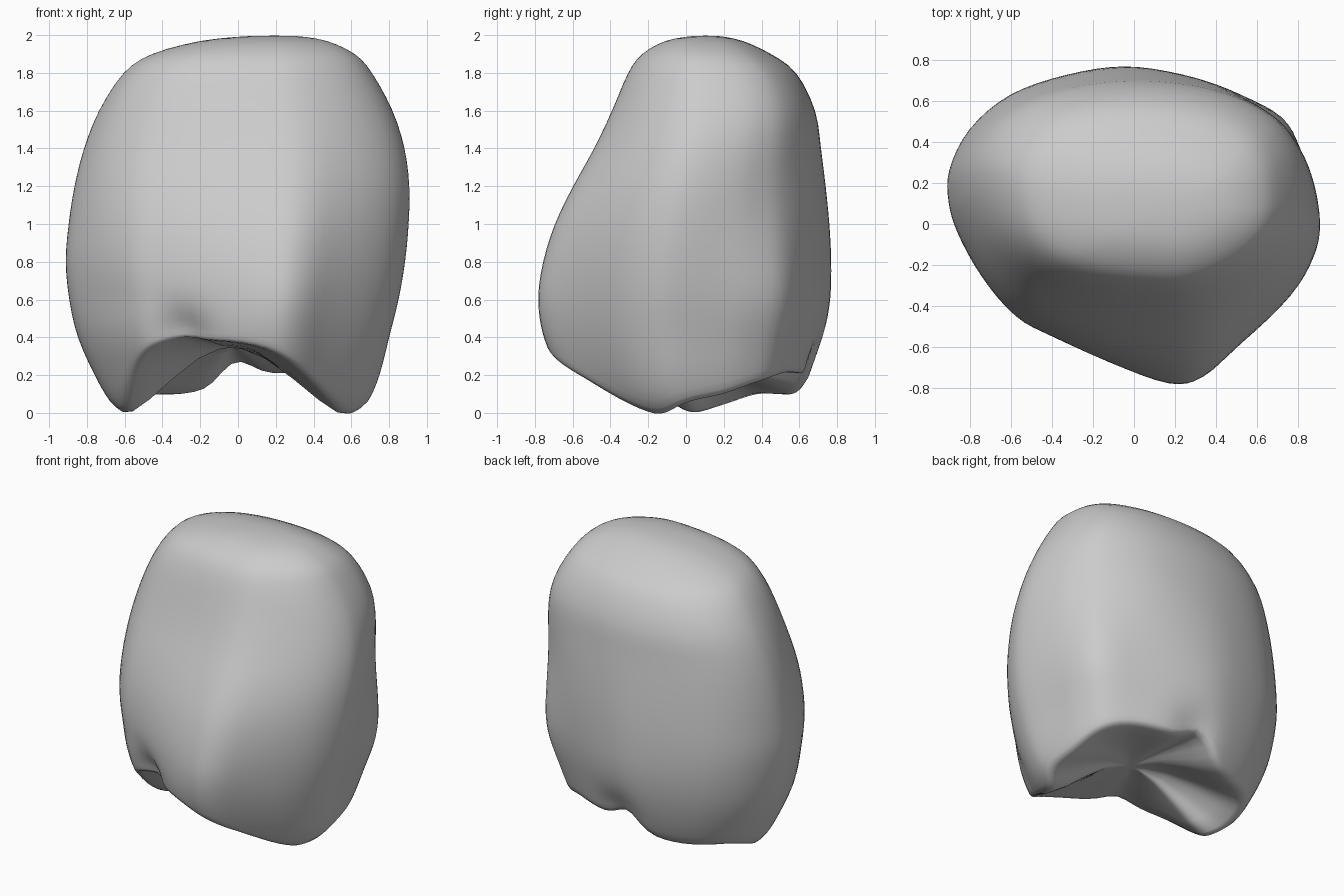
import bpy, bmesh, math
from mathutils import Vector

cube = bpy.data.objects.get("Cube")
if cube:
    bpy.data.objects.remove(cube, do_unlink=True)


def spline(points, steps, closed):
    """Smooth curve through points of any dimension."""
    count, out = len(points), []
    pick = (lambda i: points[i % count]) if closed else (lambda i: points[max(0, min(count - 1, i))])
    for i in range(count if closed else count - 1):
        for s in range(steps):
            t = s / steps
            quad = zip(pick(i - 1), pick(i), pick(i + 1), pick(i + 2))
            out.append([b + (c - a) * t / 2 + (2 * a - 5 * b + 4 * c - d) * t * t / 2
                        + (3 * b - a - 3 * c + d) * t ** 3 / 2 for a, b, c, d in quad])
    return out if closed else out + [list(points[-1])]


# Plan outline at the widest point
outline = spline([(.91, -.05), (.87, .2), (.82, .36), (.73, .51), (.52, .63), (.25, .73), (-.03, .775),
                  (-.32, .73), (-.6, .63), (-.8, .46), (-.9, .26), (-.9, .1), (-.85, -.05), (-.72, -.26),
                  (-.55, -.45), (-.38, -.54), (-.1, -.67), (.2, -.775), (.37, -.745), (.54, -.59),
                  (.77, -.37), (.88, -.2)], 4, True)

# Sections from top to bottom: height, left, right, front, back
sections = spline([(1.995, .05, .32, .03, .18), (1.97, -.2, .47, -.11, .3), (1.9, -.46, .62, -.235, .45),
                   (1.8, -.61, .71, -.31, .585), (1.6, -.74, .82, -.395, .685), (1.4, -.82, .885, -.49, .715),
                   (1.2, -.87, .91, -.6, .74), (1, -.9, .905, -.695, .76), (.8, -.915, .885, -.755, .77),
                   (.6, -.895, .85, -.78, .765), (.4, -.85, .8, -.75, .73), (.2, -.76, .75, -.66, .67),
                   (.06, -.68, .69, -.57, .6), (-.02, -.6, .61, -.49, .54)], 3, False)

# Height of the wavy lower rim, every fifteen degrees from +x
rim_heights = [r for r, in spline([(h,) for h in (
    .03, .07, .14, .19, .19, .19, .26, .11, .07, .07, .07, .01, -.03,
    .08, .23, .34, .39, .37, .36, .32, .21, .1, .01, -.04)], 4, True)]

# Local dents and swellings: x, y, z, inward depth, radius
dents = ((-.31, -.6, .42, .09, .12), (.05, .67, .27, .05, .13),
         (.76, .48, 1.2, .035, .28), (.74, .47, .55, -.045, .28))


def rim_at(x, y):
    place = math.atan2(y, x) / math.tau % 1 * len(rim_heights)
    low = int(place) % len(rim_heights)
    high = (low + 1) % len(rim_heights)
    return rim_heights[low] + (rim_heights[high] - rim_heights[low]) * (place % 1)


def box_at(height):
    """Left, right, front and back limits at a height."""
    for upper, lower in zip(sections, sections[1:]):
        if height >= lower[0]:
            t = (upper[0] - height) / (upper[0] - lower[0])
            return [a + (b - a) * t for a, b in zip(upper[1:], lower[1:])]
    return sections[-1][1:]


def shape(point, height):
    """Place an outline point on the body, rounder above and bent to the rim below."""
    u, v = point[0] / .91, point[1] / .775
    z = height
    if height < .8:
        rim = rim_at(*point)
        z = rim + max(height, 0) * (.8 - rim) / .8
    length = (abs(u) ** 2.5 + abs(v) ** 2.5) ** .4
    roundness = .7 * max(0, min(1, (z - .6) / 1.1))
    scale = 1 + (1 / length - 1) * roundness
    left, right, front, back = box_at(z)
    x = left + (right - left) * (u * scale + 1) / 2
    y = front + (back - front) * (v * scale + 1) / 2
    for cx, cy, cz, depth, size in dents:
        gap = (Vector((x, y, z)) - Vector((cx, cy, cz))).length / size
        pull = 1 - depth * math.exp(-gap * gap) / math.hypot(cx, cy)
        x, y = x * pull, y * pull
    return Vector((x, y, z))


bm = bmesh.new()
rings = [[bm.verts.new(shape(p, s[0])) for p in outline] for s in sections if s[0] > .01]

# Hollow underside rising from the rim
rim_ring = [v.co.copy() for v in rings[-1]]
hub = Vector((-.04, -.08, .35))
for shrink, rise in ((.94, 0), (.78, .18), (.55, .52), (.3, .85), (.1, .98)):
    ring = []
    for co in rim_ring:
        spot = hub.lerp(co, shrink)
        spot.z = co.z + (hub.z - co.z) * rise
        ring.append(bm.verts.new(spot))
    rings.append(ring)

for upper, lower in zip(rings, rings[1:]):
    for i in range(len(outline)):
        j = (i + 1) % len(outline)
        bm.faces.new((upper[i], lower[i], lower[j], upper[j]))
for ring, tip in ((rings[0], Vector((.2, .1, 2))), (rings[-1], hub)):
    center = bm.verts.new(tip)
    for i in range(len(ring)):
        bm.faces.new((ring[i], ring[(i + 1) % len(ring)], center))
bmesh.ops.recalc_face_normals(bm, faces=bm.faces)

mesh = bpy.data.meshes.new("boulder_body")
bm.to_mesh(mesh)
bm.free()
boulder = bpy.data.objects.new("boulder_body", mesh)
bpy.context.collection.objects.link(boulder)

# Plain grey stone
stone = bpy.data.materials.new("stone_grey")
stone.use_nodes = True
grey = (.6, .6, .6, 1)
stone.diffuse_color = grey
stone.node_tree.nodes["Principled BSDF"].inputs["Base Color"].default_value = grey
mesh.materials.append(stone)

bpy.context.view_layer.objects.active = boulder
boulder.select_set(True)
bpy.ops.object.shade_smooth()
soften = boulder.modifiers.new("soften", "SMOOTH")
soften.factor = .5
soften.iterations = 3
